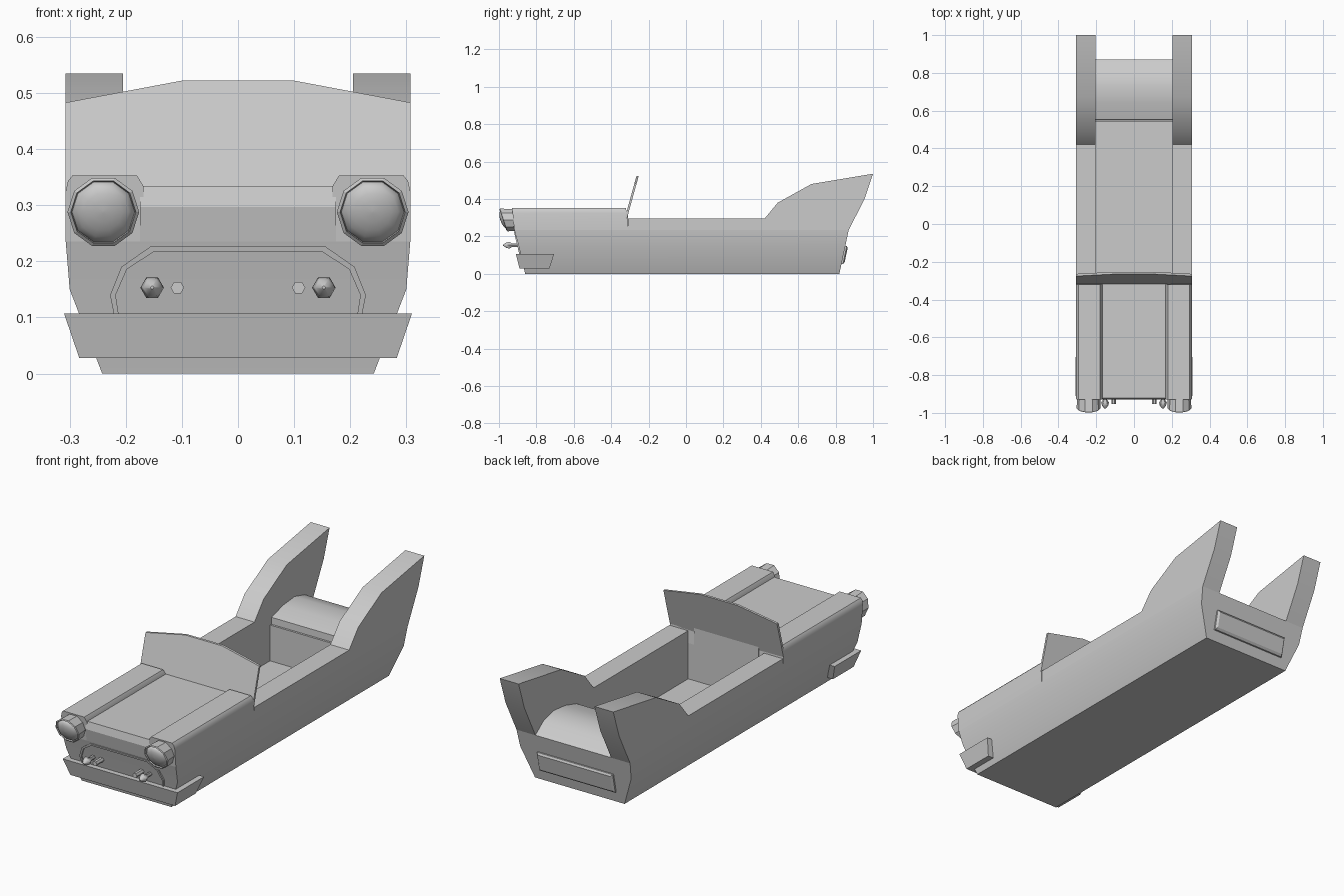
import bpy, bmesh, math
from mathutils import Vector

cube = bpy.data.objects.get("Cube")
if cube:
    bpy.data.objects.remove(cube)

grey = bpy.data.materials.new("plain_grey")
grey.use_nodes = True
grey.diffuse_color = (0.6, 0.6, 0.6, 1)
grey.node_tree.nodes["Principled BSDF"].inputs["Base Color"].default_value = (0.6, 0.6, 0.6, 1)


def finish(name, bm, smooth=None):
    bmesh.ops.recalc_face_normals(bm, faces=bm.faces)
    mesh = bpy.data.meshes.new(name)
    bm.to_mesh(mesh)
    bm.free()
    mesh.materials.append(grey)
    ob = bpy.data.objects.new(name, mesh)
    bpy.context.collection.objects.link(ob)
    if smooth:
        bpy.ops.object.select_all(action='DESELECT')
        ob.select_set(True)
        bpy.context.view_layer.objects.active = ob
        bpy.ops.object.shade_smooth_by_angle(angle=math.radians(smooth))
    return ob


def loft(name, rings, smooth=None):
    """Skin a stack of equal-length point rings and cap both ends."""
    bm = bmesh.new()
    loops = [[bm.verts.new(p) for p in ring] for ring in rings]
    n = len(rings[0])
    for a, b in zip(loops, loops[1:]):
        for i in range(n):
            j = (i + 1) % n
            bm.faces.new((a[i], a[j], b[j], b[i]))
    bm.faces.new(loops[0])
    bm.faces.new(loops[-1])
    return finish(name, bm, smooth)


def prism_x(name, profile, x0, x1, smooth=None):
    """Extrude a (y, z) profile across x."""
    return loft(name, [[(x, y, z) for y, z in profile] for x in (x0, x1)], smooth)


def rect(w, y0, y1, z):
    return [(-w, y0, z), (w, y0, z), (w, y1, z), (-w, y1, z)]


def ngon(cx, cz, r, y, n, tilt=0):
    """Ring facing the front; tilt pulls its lower side back."""
    ring = []
    for i in range(n):
        a = math.tau * i / n
        dz = r * math.sin(a)
        ring.append((cx + r * math.cos(a), y - tilt * dz, cz + dz))
    return ring


# Lower hull with the open cockpit cut out of it
hull = loft("lower_hull", [rect(0.242, -0.86, 0.82, 0), rect(0.30, -0.895, 0.852, 0.15),
                           rect(0.307, -0.918, 0.87, 0.235)], 25)
cutter = loft("cockpit_cutter", [rect(0.205, -0.31, 0.54, 0.06), rect(0.205, -0.31, 0.54, 0.4)])
cutter.hide_render = True
cutter.hide_viewport = True
cut = hull.modifiers.new("cockpit", 'BOOLEAN')
cut.operation = 'DIFFERENCE'
cut.solver = 'EXACT'
cut.object = cutter

# Bonnet and rear deck
prism_x("bonnet", [(-0.918, 0.235), (-0.93, 0.297), (-0.922, 0.333), (-0.31, 0.333),
                   (-0.31, 0.235)], -0.175, 0.175)
prism_x("rear_deck", [(0.54, 0.06), (0.552, 0.268), (0.64, 0.293), (0.73, 0.302), (0.81, 0.28),
                      (0.87, 0.235), (0.85, 0.15), (0.83, 0.06)], -0.206, 0.206, 28)

# Windscreen: thin raked pane with clipped top corners
pane = [(-0.307, 0.295), (0.307, 0.295), (0.307, 0.483), (0.10, 0.522), (-0.10, 0.522), (-0.307, 0.483)]
loft("windscreen", [[(x, -0.328 + t + 0.277 * (z - 0.295), z) for x, z in pane] for t in (0, 0.012)])

# Front bumper wrapping round the nose
loft("front_bumper", [rect(0.283, -0.89, -0.73, 0.028), rect(0.31, -0.91, -0.705, 0.107)])


# Rear plate, following the slope of the tail
def tail_ring(w, z0, z1, out):
    return [(x, 0.82 + 0.213 * z + out, z) for x, z in ((-w, z0), (w, z0), (w, z1), (-w, z1))]


loft("rear_plate", [tail_ring(0.205, 0.052, 0.148, -0.01), tail_ring(0.205, 0.052, 0.148, 0.008),
                    tail_ring(0.195, 0.062, 0.138, 0.015)])

# Grille surround: an arched frame swept between an outer and an inner outline
half_out = [(0.22, 0.10), (0.228, 0.14), (0.208, 0.19), (0.155, 0.227)]
half_in = [(0.212, 0.10), (0.218, 0.14), (0.198, 0.186), (0.15, 0.217)]


def arch(half, out):
    pts = half + [(-x, z) for x, z in reversed(half)]
    return [Vector((x, -0.86 - 0.24 * z - out, z)) for x, z in pts]


bm = bmesh.new()
rows = [[bm.verts.new(p) for p in arch(h, o)]
        for h, o in ((half_out, -0.01), (half_out, 0.006), (half_in, 0.006), (half_in, -0.01))]
for a, b in zip(rows, rows[1:] + rows[:1]):
    for i in range(len(a) - 1):
        bm.faces.new((a[i], a[i + 1], b[i + 1], b[i]))
finish("grille_frame", bm)

# Mirrored parts
for side, s in (("left", 1), ("right", -1)):
    # Side rail sweeping up into the tail fin
    prism_x(side + "_rail_and_fin",
            [(-0.31, 0.235), (-0.31, 0.295), (0.42, 0.295), (0.49, 0.38), (0.67, 0.48),
             (1.0, 0.535), (0.955, 0.40), (0.87, 0.235)], s * 0.205, s * 0.307, 28)

    # Front wing beside the bonnet
    wing = [(0.307, 0.235), (0.307, 0.325), (0.303, 0.343), (0.295, 0.353), (0.18, 0.353),
            (0.168, 0.333), (0.168, 0.235)]
    loft(side + "_front_wing",
         [[(s * x, -0.918 - 0.1 * (z - 0.235), z) for x, z in wing],
          [(s * x, -0.31 - 0.2 * max(0, z - 0.295), z) for x, z in wing]], 40)

    # Headlamp: hooded ten-sided shell with a recessed socket and domed lens
    cx, cz, tilt = s * 0.24, 0.288, 0.33
    loft(side + "_headlamp_shell",
         [ngon(cx, cz, 0.06, -0.90, 10), ngon(cx, cz, 0.064, -0.975, 10, tilt),
          ngon(cx, cz, 0.058, -0.979, 10, tilt), ngon(cx, cz, 0.056, -0.965, 10, tilt)])
    rings = []
    for k in range(6):
        a = math.radians(88) * k / 5
        rings.append(ngon(cx, cz, 0.056 * math.cos(a), -0.965 - 0.028 * math.sin(a), 10, tilt))
    loft(side + "_headlamp_lens", rings, 60)

    # Grille lamps: a pointed one and a small stub
    fx, fz = s * 0.153, 0.153
    loft(side + "_fog_lamp",
         [ngon(fx, fz, 0.009, -0.88, 6), ngon(fx, fz, 0.011, -0.93, 6), ngon(fx, fz, 0.021, -0.945, 6),
          ngon(fx, fz, 0.016, -0.962, 6), ngon(fx, fz, 0.003, -0.978, 6)], 50)
    loft(side + "_grille_stub", [ngon(s * 0.108, fz, 0.012, y, 6) for y in (-0.88, -0.952)])
